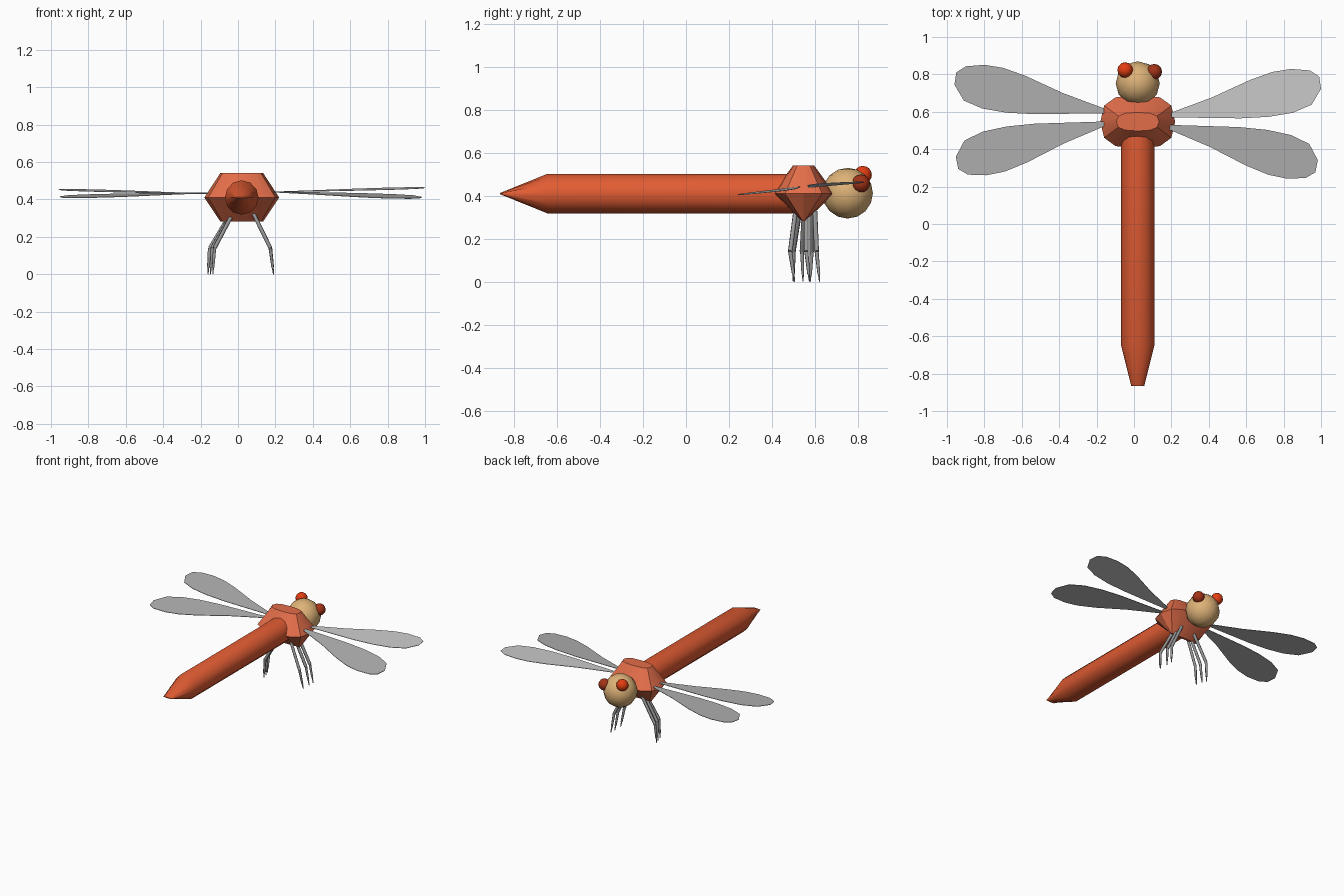
import bpy, bmesh, math
from mathutils import Vector

if "Cube" in bpy.data.objects:
    bpy.data.objects.remove(bpy.data.objects["Cube"])

CX = 0.02   # body axis
CZ = 0.41


def material(name, r, g, b):
    lin = [c / 12.92 if c <= 0.04045 else ((c + 0.055) / 1.055) ** 2.4 for c in (r, g, b)]
    m = bpy.data.materials.new(name)
    m.diffuse_color = (*lin, 1)
    m.use_nodes = True
    m.node_tree.nodes["Principled BSDF"].inputs["Base Color"].default_value = m.diffuse_color
    return m


TAIL = material("burnt orange", 0.88, 0.36, 0.20)
THORAX = material("coral orange", 0.89, 0.43, 0.29)
HEAD = material("tan", 0.87, 0.70, 0.47)
EYE_RED = material("bright red", 0.89, 0.24, 0.07)
EYE_DARK = material("dark red brown", 0.64, 0.20, 0.09)
LEG = material("leg grey", 0.60, 0.60, 0.60)
WING = material("wing grey", 0.70, 0.70, 0.70)
WING_LIGHT = material("pale wing grey", 0.80, 0.80, 0.80)


def finish(name, bm, mat, smooth=None):
    bmesh.ops.recalc_face_normals(bm, faces=bm.faces[:])
    me = bpy.data.meshes.new(name)
    bm.to_mesh(me)
    bm.free()
    me.materials.append(mat)
    ob = bpy.data.objects.new(name, me)
    bpy.context.collection.objects.link(ob)
    if smooth:
        bpy.ops.object.select_all(action='DESELECT')
        ob.select_set(True)
        bpy.context.view_layer.objects.active = ob
        bpy.ops.object.shade_smooth_by_angle(angle=math.radians(smooth))
    return ob


def loft(bm, rings):
    """Skin a list of equally long point rings and cap both ends."""
    vs = [[bm.verts.new(p) for p in ring] for ring in rings]
    n = len(vs[0])
    for a, b in zip(vs, vs[1:]):
        for i in range(n):
            j = (i + 1) % n
            bm.faces.new((a[i], a[j], b[j], b[i]))
    bm.faces.new(vs[0])
    bm.faces.new(vs[-1])


def ball(name, centre, radius, mat, u=12, v=8):
    bm = bmesh.new()
    bmesh.ops.create_uvsphere(bm, u_segments=u, v_segments=v, radius=radius)
    bmesh.ops.translate(bm, verts=bm.verts[:], vec=centre)
    finish(name, bm, mat, 50)


# Tail: long tube narrowing to a flat horizontal tip
def tail_ring(y, rx, rz, n=12):
    return [(CX + rx * math.cos(2 * math.pi * i / n), y,
             CZ + rz * math.sin(2 * math.pi * i / n)) for i in range(n)]


bm = bmesh.new()
loft(bm, [tail_ring(0.52, 0.09, 0.092), tail_ring(-0.645, 0.09, 0.092),
          tail_ring(-0.865, 0.035, 0.003)])
finish("tail", bm, TAIL, 40)


# Thorax: squarish rings, broad in the middle
def thorax_ring(z, hx, hy, n=12):
    pts = []
    for i in range(n):
        c, s = math.cos(2 * math.pi * i / n), math.sin(2 * math.pi * i / n)
        pts.append((CX + hx * math.copysign(abs(c) ** 0.75, c),
                    0.547 + hy * math.copysign(abs(s) ** 0.75, s), z))
    return pts


bm = bmesh.new()
loft(bm, [thorax_ring(0.283, 0.115, 0.008), thorax_ring(CZ, 0.2, 0.145),
          thorax_ring(0.54, 0.115, 0.05)])
finish("thorax", bm, THORAX, 30)

# Head and eyes
ball("head", (CX, 0.752, 0.412), 0.118, HEAD)
ball("left_eye", (-0.047, 0.823, 0.497), 0.042, EYE_RED)
ball("right_eye", (0.108, 0.814, 0.457), 0.042, EYE_DARK)

# Wings: one outline (outward, sideways), placed four times
OUTLINE = [(0, -0.013), (0.37, -0.018), (0.52, -0.01), (0.65, 0.012), (0.75, 0.055),
           (0.80, 0.14), (0.79, 0.205), (0.74, 0.238), (0.64, 0.246), (0.54, 0.23),
           (0.42, 0.187), (0.22, 0.095), (0, 0.013)]


def wing(name, root, sx, sy, turn, z0, rise, pitch, mat):
    bm = bmesh.new()
    c, s = math.cos(turn), math.sin(turn)
    flat = []
    for u, w in OUTLINE:
        a, b = u * c - w * s, u * s + w * c
        flat.append(Vector((root[0] + sx * a, root[1] + sy * b, z0 + rise * a + pitch * b)))
    half = Vector((0, 0, 0.0015))
    loft(bm, [[p - half for p in flat], [p + half for p in flat]])
    finish(name, bm, mat)


wing("left_back_wing", (-0.16, 0.605), -1, 1, 0.0, 0.43, 0.02, 0.04, WING)
wing("right_back_wing", (0.20, 0.583), 1, 1, 0.0, 0.44, 0.02, 0.04, WING_LIGHT)
wing("left_front_wing", (-0.16, 0.535), -1, -1, 0.045, 0.435, -0.01, -0.07, WING)
wing("right_front_wing", (0.19, 0.517), 1, -1, 0.045, 0.44, -0.015, -0.09, WING)


# Legs: thick upper part, thinner shin, pointed foot
def limb(bm, a, b, ra, rb, n=6):
    a, b = Vector(a), Vector(b)
    q = (b - a).to_track_quat('Z', 'Y')
    circle = [Vector((math.cos(2 * math.pi * i / n), math.sin(2 * math.pi * i / n), 0))
              for i in range(n)]
    loft(bm, [[a + q @ (v * ra) for v in circle], [b + q @ (v * rb) for v in circle]])


def leg(name, hip, knee, foot):
    bm = bmesh.new()
    hip, knee, foot = Vector(hip), Vector(knee), Vector(foot)
    ankle = knee.lerp(foot, 0.75)
    limb(bm, hip, knee, 0.011, 0.011)
    limb(bm, knee, ankle, 0.010, 0.007)
    limb(bm, ankle, foot, 0.005, 0.003)
    finish(name, bm, LEG, 65)


LEG_Y = {"left": [(0.53, 0.50, 0.50), (0.55, 0.54, 0.545), (0.585, 0.585, 0.578)],
         "right": [(0.51, 0.485, 0.505), (0.56, 0.56, 0.575), (0.60, 0.608, 0.622)]}
for i, place in enumerate(("front", "middle", "back")):
    h, k, f = LEG_Y["left"][i]
    off = 0.013 * i
    leg("left_%s_leg" % place, (-0.025 - off / 2, h, 0.33), (-0.125 - off, k, 0.14),
        (-0.135 - off, f, 0.0))
    h, k, f = LEG_Y["right"][i]
    leg("right_%s_leg" % place, (0.08, h, 0.33), (0.173, k, 0.14), (0.19, f, 0.0))
